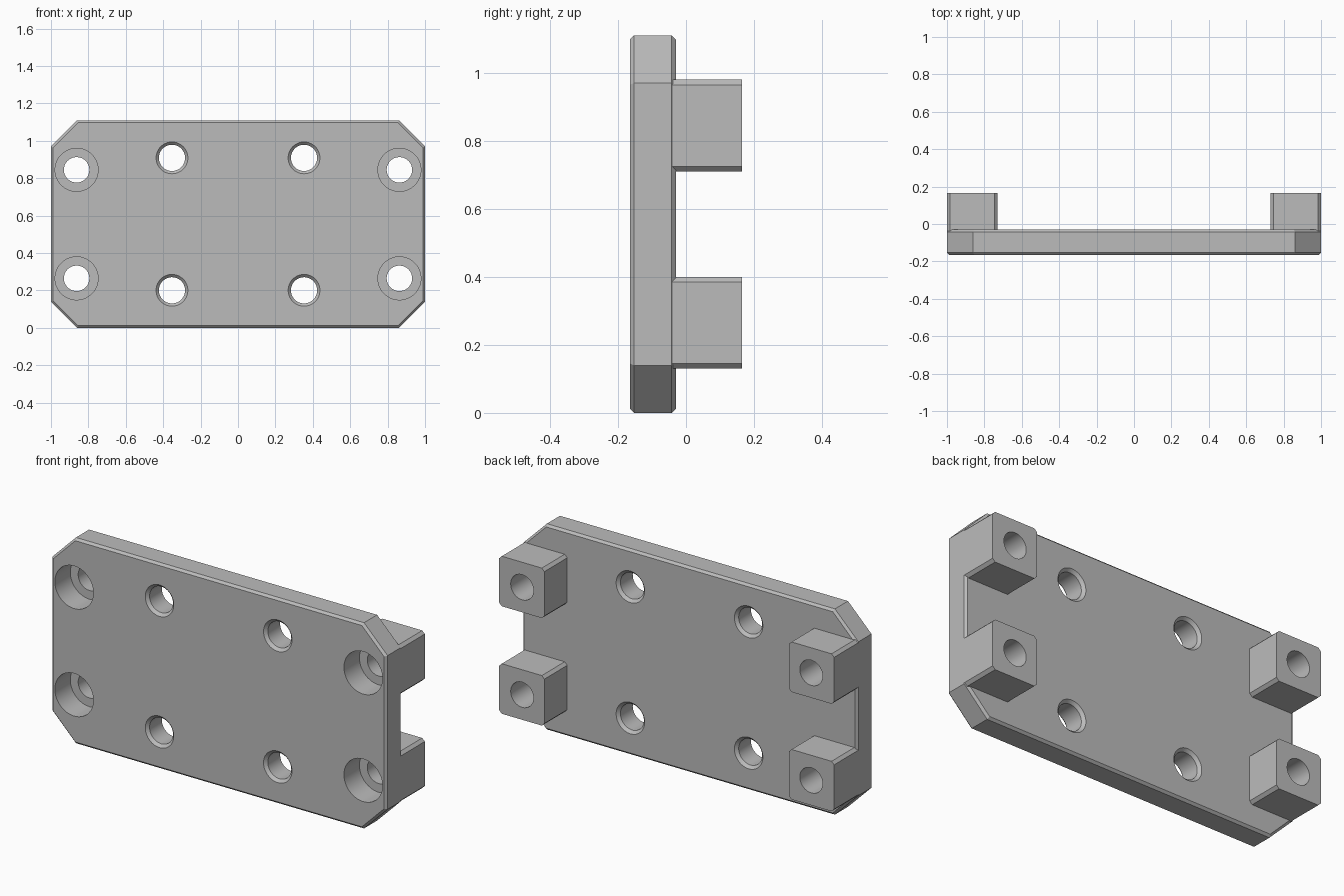
import bpy, bmesh, math

cube = bpy.data.objects.get("Cube")
if cube:
    bpy.data.objects.remove(cube, do_unlink=True)

FRONT, BACK, END = -0.165, -0.03, 0.165   # plate front, plate back, block ends
MID, HALF_H = 0.555, 0.555                # plate centre height and half height
EDGE = 0.012                              # plate edge chamfer

grey = bpy.data.materials.new("grey_metal")
grey.use_nodes = True
grey.diffuse_color = (0.5, 0.5, 0.5, 1)
grey.node_tree.nodes["Principled BSDF"].inputs["Base Color"].default_value = (0.5, 0.5, 0.5, 1)


def octagon(cx, cz, w, h, cut, inset=0.0):
    """Rectangle with cut corners, offset inwards evenly by inset."""
    cut -= inset * (2 - math.sqrt(2))
    w, h = w - inset, h - inset
    quarter = [(w, h - cut), (w - cut, h)]
    pts = quarter + [(-x, z) for x, z in reversed(quarter)]
    pts += [(-x, -z) for x, z in pts]
    return [(cx + x, cz + z) for x, z in pts]


def circle(cx, cz, r, n=64):
    return [(cx + r * math.cos(math.tau * i / n), cz + r * math.sin(math.tau * i / n))
            for i in range(n)]


def loft(bm, sections):
    """Closed solid through (y, outline) sections."""
    rings = [[bm.verts.new((x, y, z)) for x, z in outline] for y, outline in sections]
    faces = [bm.faces.new(rings[0]), bm.faces.new(rings[-1])]
    for a, b in zip(rings, rings[1:]):
        for i in range(len(a)):
            j = (i + 1) % len(a)
            faces.append(bm.faces.new((a[i], a[j], b[j], b[i])))
    bmesh.ops.recalc_face_normals(bm, faces=faces)


def make_object(name, bm):
    mesh = bpy.data.meshes.new(name)
    bm.to_mesh(mesh)
    bm.free()
    mesh.materials.append(grey)
    obj = bpy.data.objects.new(name, mesh)
    bpy.context.collection.objects.link(obj)
    return obj


def corners(dx, dz):
    return [(sx * dx, MID + sz * dz) for sx in (-1, 1) for sz in (-1, 1)]


# Plate with cut corners and chamfered rims
bm = bmesh.new()
loft(bm, [(y, octagon(0, MID, 1, HALF_H, 0.14, inset)) for y, inset in
          ((FRONT, EDGE), (FRONT + EDGE, 0), (BACK - EDGE, 0), (BACK, EDGE))])
plate = make_object("mounting_plate", bm)

# Four standoff blocks on the back
bm = bmesh.new()
for x, z in corners(0.8648, 0.29):
    outline = octagon(x, z, 0.1348, 0.135, 0.0152)
    loft(bm, [(BACK - 0.03, outline), (END, outline)])
blocks = make_object("standoff_blocks", bm)

# Cutters: counterbored block holes and chamfered plate holes
bm = bmesh.new()
for x, z in corners(0.863, 0.29):
    loft(bm, [(y, circle(x, z, r)) for y, r in
              ((FRONT - 0.1, 0.115), (BACK - 0.003, 0.115),
               (BACK - 0.003, 0.068), (END + 0.1, 0.068))])
for x, z in corners(0.353, 0.354):
    loft(bm, [(y, circle(x, z, r)) for y, r in
              ((FRONT - 0.01, 0.095), (FRONT + 0.015, 0.07),
               (BACK - 0.015, 0.07), (BACK + 0.01, 0.095))])
holes = make_object("hole_cutters", bm)

# Merge the blocks, drill the holes, drop the helpers
bpy.context.view_layer.objects.active = plate
plate.select_set(True)
for helper, operation in ((blocks, 'UNION'), (holes, 'DIFFERENCE')):
    helper.hide_render = True
    mod = plate.modifiers.new(helper.name, 'BOOLEAN')
    mod.object, mod.operation, mod.solver = helper, operation, 'EXACT'
    bpy.ops.object.modifier_apply(modifier=mod.name)
    bpy.data.objects.remove(helper, do_unlink=True)

bpy.ops.object.select_all(action='DESELECT')
plate.select_set(True)
bpy.ops.object.shade_smooth_by_angle(angle=math.radians(25))
